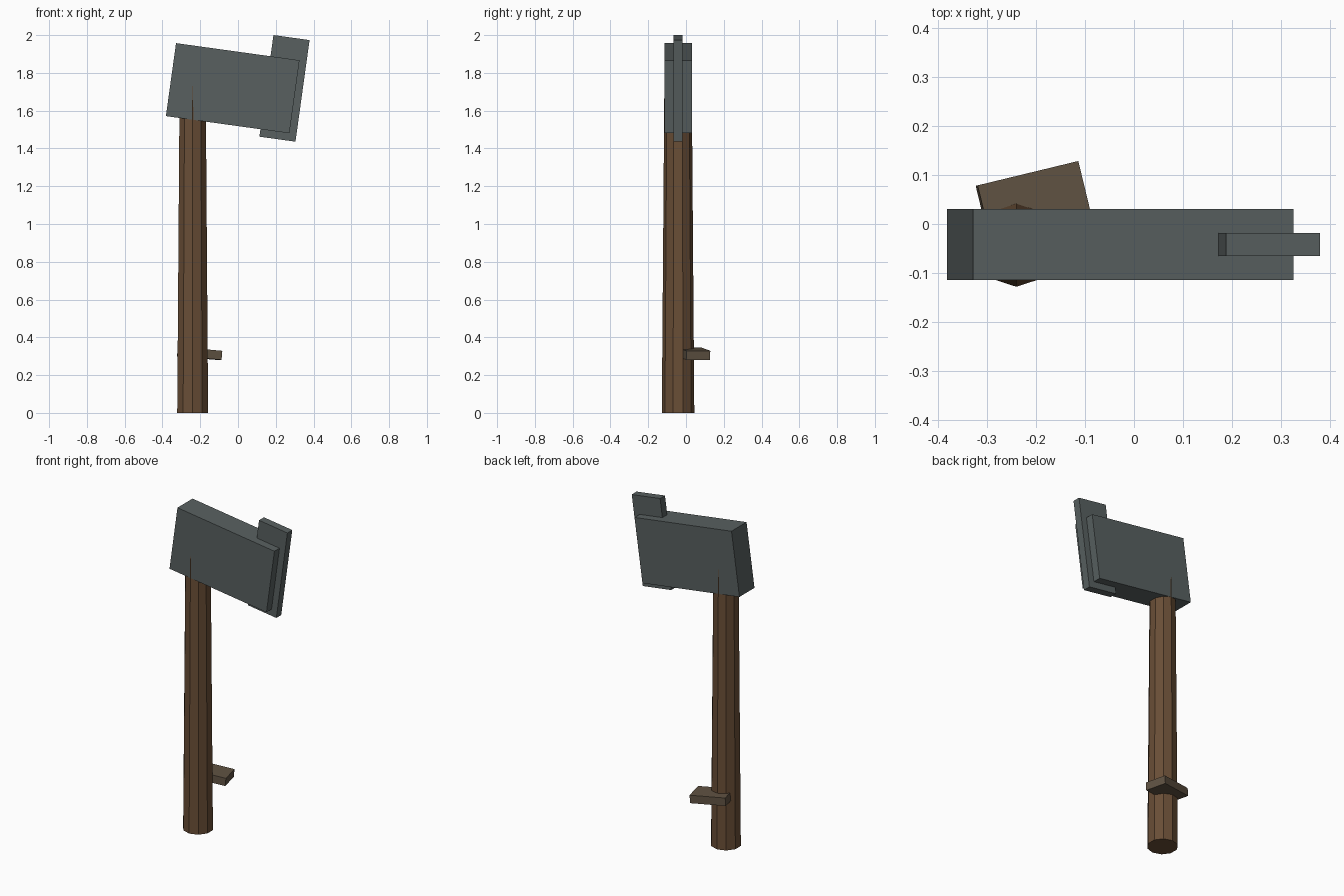
import bpy
import bmesh
import math
from mathutils import Matrix

if "Cube" in bpy.data.objects:
    bpy.data.objects.remove(bpy.data.objects["Cube"])

AXIS_Y = -0.042                 # shared centre plane of handle, head and blade
TILT = math.radians(7.9)        # head leans down towards the blade


def material(name, color):
    m = bpy.data.materials.new(name)
    m.diffuse_color = (*color, 1.0)
    m.use_nodes = True
    m.node_tree.nodes["Principled BSDF"].inputs["Base Color"].default_value = m.diffuse_color
    return m


def add_object(name, bm, mat):
    mesh = bpy.data.meshes.new(name)
    bmesh.ops.recalc_face_normals(bm, faces=bm.faces)
    bm.to_mesh(mesh)
    bm.free()
    mesh.materials.append(mat)
    ob = bpy.data.objects.new(name, mesh)
    bpy.context.collection.objects.link(ob)
    return ob


def box(name, center, size, mat, tilt=0.0, yaw=0.0):
    bm = bmesh.new()
    bmesh.ops.create_cube(bm, size=1.0, matrix=Matrix.Diagonal((*size, 1.0)))
    ob = add_object(name, bm, mat)
    ob.location = center
    ob.rotation_euler = (0.0, tilt, yaw)
    return ob


steel = material("grey_steel", (0.098, 0.118, 0.118))
wood = material("brown_wood", (0.141, 0.076, 0.037))
peg_wood = material("dull_brown_wood", (0.118, 0.086, 0.056))

# Tapered ten-sided handle, its top buried in the head
TOP = 1.80
bm = bmesh.new()
bmesh.ops.create_cone(bm, cap_ends=True, segments=10, radius1=0.086,
                      radius2=0.0721, depth=TOP)
handle = add_object("handle", bm, wood)
handle.location = (-0.24, AXIS_Y, TOP / 2)

# Heavy head block and the thinner cutting blade
box("axe_head", (-0.028, AXIS_Y, 1.719), (0.66, 0.145, 0.39), steel, tilt=TILT)
box("blade", (0.246, AXIS_Y, 1.718), (0.193, 0.047, 0.543), steel, tilt=TILT)

# Small slanted grip plank low on the handle
box("grip_plank", (-0.203, 0.040, 0.314), (0.212, 0.13, 0.048), peg_wood,
    tilt=math.radians(5), yaw=math.radians(13.6))
